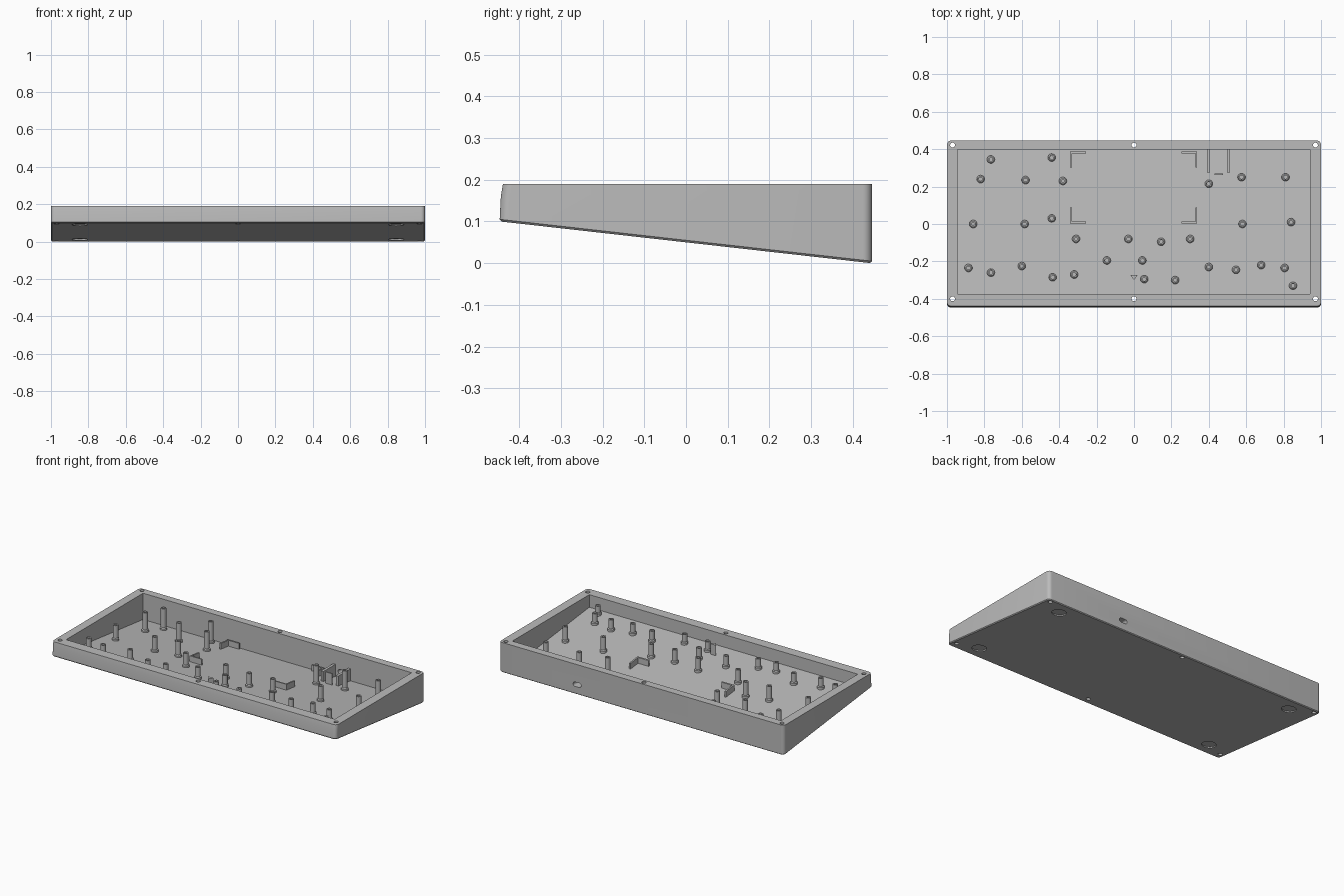
import bpy
import bmesh
from math import cos, sin, pi
from mathutils import Matrix

if "Cube" in bpy.data.objects:
    bpy.data.objects.remove(bpy.data.objects["Cube"], do_unlink=True)

GREY = (0.5, 0.5, 0.5, 1)
plastic = bpy.data.materials.new("grey plastic")
plastic.use_nodes = True
plastic.diffuse_color = GREY
plastic.node_tree.nodes["Principled BSDF"].inputs["Base Color"].default_value = GREY

RIM = 0.19
POST_TOP = 0.165


def under(y):
    """Height of the sloping underside."""
    return 0.05 - 0.1124 * y


def floor(y):
    return under(y) + 0.018


def sunk(y):
    """Slightly inside the floor, so parts standing on it overlap it."""
    return under(y) + 0.009


def level(z):
    return lambda y: z


def circle(x, y, r, n=24):
    return [(x + r * cos(2 * pi * i / n), y + r * sin(2 * pi * i / n)) for i in range(n)]


def box(x0, x1, y0, y1):
    return [(x0, y0), (x1, y0), (x1, y1), (x0, y1)]


def add_prism(bm, outline, low, high):
    """Close an xy outline between two height functions of y."""
    bottom = [bm.verts.new((x, y, low(y))) for x, y in outline]
    top = [bm.verts.new((x, y, high(y))) for x, y in outline]
    bm.faces.new(bottom[::-1])
    bm.faces.new(top)
    n = len(outline)
    for i in range(n):
        j = (i + 1) % n
        bm.faces.new((bottom[i], bottom[j], top[j], top[i]))


def add_lathe(bm, x, y, profile, n=20):
    """Turn a profile of (radius, height function) about a vertical axis."""
    rings = []
    for r, height in profile:
        rings.append([bm.verts.new((px, py, height(py))) for px, py in circle(x, y, r, n)])
    for a, b in zip(rings, rings[1:]):
        for i in range(n):
            j = (i + 1) % n
            bm.faces.new((a[i], a[j], b[j], b[i]))
    bm.faces.new(rings[0][::-1])
    bm.faces.new(rings[-1])


def finish(bm, name):
    bmesh.ops.recalc_face_normals(bm, faces=bm.faces)
    mesh = bpy.data.meshes.new(name)
    bm.to_mesh(mesh)
    bm.free()
    mesh.materials.append(plastic)
    obj = bpy.data.objects.new(name, mesh)
    bpy.context.collection.objects.link(obj)
    return obj


def prisms(name, outlines, low, high):
    bm = bmesh.new()
    for outline in outlines:
        add_prism(bm, outline, low, high)
    return finish(bm, name)


def select(obj):
    bpy.ops.object.select_all(action="DESELECT")
    obj.select_set(True)
    bpy.context.view_layer.objects.active = obj


def carve(obj, cutter):
    cutter.hide_render = True
    mod = obj.modifiers.new("cut", "BOOLEAN")
    mod.operation = "DIFFERENCE"
    mod.solver = "EXACT"
    mod.object = cutter
    select(obj)
    bpy.ops.object.modifier_apply(modifier=mod.name)
    bpy.data.objects.remove(cutter, do_unlink=True)


# Wedge shell: side profile extruded across the width
side = [(-0.447, under(-0.447)), (0.446, under(0.446)), (0.446, RIM),
        (-0.439, RIM), (-0.444, 0.16)]
bm = bmesh.new()
ends = [[bm.verts.new((x, y, z)) for y, z in side] for x in (-1, 1)]
bm.faces.new(ends[0])
bm.faces.new(ends[1][::-1])
for i in range(len(side)):
    j = (i + 1) % len(side)
    bm.faces.new((ends[0][i], ends[0][j], ends[1][j], ends[1][i]))
bmesh.ops.recalc_face_normals(bm, faces=bm.faces)

# Rounded upright corners, then a small chamfer round the underside
upright = []
for e in bm.edges:
    d = e.verts[1].co - e.verts[0].co
    if abs(d.z) > max(abs(d.x), abs(d.y)):
        upright.append(e)
bmesh.ops.bevel(bm, geom=upright, offset=0.022, segments=6, profile=0.5, affect="EDGES")
bm.normal_update()
base = min(bm.faces, key=lambda f: f.normal.z * f.calc_area())
bmesh.ops.bevel(bm, geom=list(base.edges), offset=0.005, segments=1, affect="EDGES")
case = finish(bm, "case_shell")

# Open cavity
carve(case, prisms("cavity_cutter", [box(-0.945, 0.942, -0.375, 0.397)], floor, level(0.3)))

# Screw holes through the rim
screws = [circle(x, y, 0.013) for x in (-0.97, 0, 0.97) for y in (-0.4, 0.422)]
carve(case, prisms("screw_cutter", screws, level(-0.1), level(0.3)))

# Shallow round recesses for the feet
feet = [circle(x, y, 0.042, 32) for x in (-0.845, 0.845) for y in (-0.35, 0.35)]
carve(case, prisms("foot_cutter", feet, level(-0.1), lambda y: under(y) + 0.007))

# Rounded cable slot in the back wall
slot = []
for i in range(24):
    a = 2 * pi * (i + 0.5) / 24
    shift = 0.014 if cos(a) > 0 else -0.014
    slot.append((0.453 + shift + 0.014 * cos(a), 0.062 + 0.014 * sin(a)))
cutter = prisms("slot_cutter", [slot], level(-0.5), level(-0.38))
cutter.data.transform(Matrix.Rotation(pi / 2, 4, "X"))
carve(case, cutter)

# Hollow standoffs with a flared foot, all reaching the same height
spots = [(-0.765, 0.345), (-0.82, 0.24), (-0.44, 0.355), (-0.58, 0.235), (-0.38, 0.23),
         (-0.86, 0), (-0.585, 0), (-0.44, 0.03), (-0.885, -0.235), (-0.765, -0.26),
         (-0.6, -0.225), (-0.435, -0.285), (-0.32, -0.27), (-0.31, -0.08), (-0.03, -0.08),
         (-0.145, -0.195), (0.045, -0.195), (0.145, -0.095), (0.3, -0.08), (0.055, -0.295),
         (0.22, -0.3), (0.4, 0.215), (0.575, 0.25), (0.81, 0.25), (0.58, 0), (0.84, 0.01),
         (0.4, -0.23), (0.545, -0.245), (0.68, -0.22), (0.805, -0.235), (0.85, -0.33)]
bm = bmesh.new()
for x, y in spots:
    foot = floor(y)
    add_lathe(bm, x, y, [(0.021, sunk), (0.021, level(foot + 0.012)),
                         (0.016, level(foot + 0.017)), (0.016, level(POST_TOP)),
                         (0.009, level(POST_TOP)), (0.009, level(POST_TOP - 0.03))])
standoffs = finish(bm, "standoffs")

# Triangular support post near the front
prisms("triangle_support", [[(-0.019, -0.272), (0, -0.3), (0.019, -0.272)]],
       sunk, level(POST_TOP))

# Corner brackets of the battery bay
ARM, WALL = 0.085, 0.01
brackets = []
for x, dx in ((-0.342, 1), (0.338, -1)):
    for y, dy in ((0.003, 1), (0.387, -1)):
        brackets.append([(x, y), (x + dx * ARM, y), (x + dx * ARM, y + dy * WALL),
                         (x + dx * WALL, y + dy * WALL), (x + dx * WALL, y + dy * ARM),
                         (x, y + dy * ARM)])
prisms("bay_brackets", brackets, sunk, lambda y: floor(y) + 0.037)

# Cradle for the socket board: two rails and a stop
rails = [box(x, x + 0.016, 0.275, 0.4) for x in (0.39, 0.496)]
prisms("socket_rails", rails, sunk, level(0.1))
prisms("socket_stop", [box(0.43, 0.476, 0.262, 0.27)], sunk, level(0.11))

for obj in (case, standoffs):
    select(obj)
    bpy.ops.object.shade_smooth_by_angle(angle=pi / 6)
